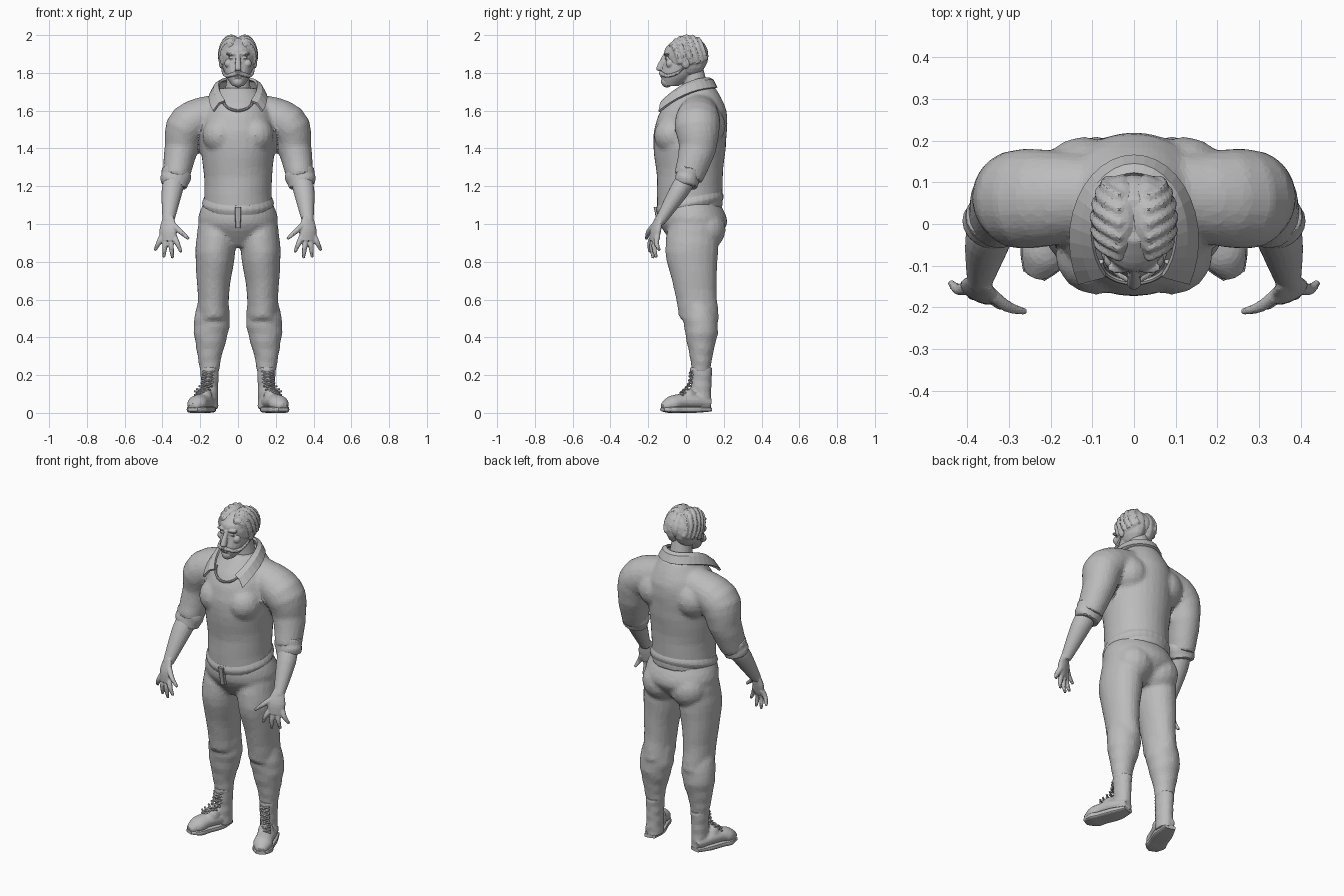
import bpy, bmesh, math
from math import sin, cos, pi
from mathutils import Vector, Matrix

cube = bpy.data.objects.get("Cube")
if cube:
    bpy.data.objects.remove(cube, do_unlink=True)

GREY = (.5, .5, .5, 1)
clay = bpy.data.materials.new("plain_grey")
clay.use_nodes = True
clay.diffuse_color = GREY
clay.node_tree.nodes["Principled BSDF"].inputs["Base Color"].default_value = GREY

UP = Vector((0, 0, 1))
BACK = Vector((0, 1, 0))


def spline(points, steps=4):
    """Smooth curve through tuples of any length."""
    vectors = [Vector(point) for point in points]
    padded = [vectors[0], *vectors, vectors[-1]]
    result = []
    for before, start, end, after in zip(padded, padded[1:], padded[2:], padded[3:]):
        leaving, arriving = (end - before) / 2, (after - start) / 2
        for step in range(steps):
            t = step / steps
            ease = t * t * (3 - 2 * t)
            result.append(start.lerp(end, ease) + leaving * t * (1 - t) ** 2
                          - arriving * t * t * (1 - t))
    return result + [vectors[-1]]


def loft(bm, rings, depth=1, axis=None, reference=BACK, sides=20, power=1, fold=0):
    """Closed skin over rings of (x, y, z, radius); depth squashes each ring."""
    rings = spline(rings)
    last = len(rings) - 1
    loops = []
    for index, ring in enumerate(rings):
        centre, radius = ring.to_3d(), ring[3]
        ahead = rings[min(index + 1, last)].to_3d() - rings[max(index - 1, 0)].to_3d()
        along = (axis or ahead).normalized()
        deep = (reference - along * reference.dot(along)).normalized()
        wide = deep.cross(along)
        loop = []
        for side in range(sides):
            angle = math.tau * side / sides
            across, inward = cos(angle), sin(angle)
            swell = radius * (1 + fold * sin(centre.z * 90 + 2 * across + inward))
            across = math.copysign(abs(across) ** power, across)
            inward = math.copysign(abs(inward) ** power, inward)
            loop.append(bm.verts.new(centre + (wide * across + deep * inward * depth) * swell))
        loops.append(loop)
    for lower, upper in zip(loops, loops[1:]):
        for side in range(sides):
            bm.faces.new((lower[side - 1], lower[side], upper[side], upper[side - 1]))
    bm.faces.new(loops[0])
    bm.faces.new(loops[-1])


def ball(bm, centre, radius, stretch=(1, 1, 1)):
    matrix = Matrix.Translation(centre) @ Matrix.Diagonal((*stretch, 1))
    bmesh.ops.create_uvsphere(bm, u_segments=16, v_segments=10, radius=radius, matrix=matrix)


def mirror(bm):
    """Copy everything so far to the other side."""
    copy = bmesh.ops.duplicate(bm, geom=bm.verts[:] + bm.edges[:] + bm.faces[:])
    for item in copy["geom"]:
        if isinstance(item, bmesh.types.BMVert):
            item.co.x *= -1


def finish(name, bm, voxel=0, smooth=1):
    """Make the object; a voxel size fuses its pieces into one faceted skin."""
    bmesh.ops.recalc_face_normals(bm, faces=bm.faces[:])
    mesh = bpy.data.meshes.new(name)
    bm.to_mesh(mesh)
    bm.free()
    mesh.materials.append(clay)
    part = bpy.data.objects.new(name, mesh)
    bpy.context.scene.collection.objects.link(part)
    if voxel:
        fuse = part.modifiers.new("fuse", "REMESH")
        fuse.mode, fuse.voxel_size = "VOXEL", voxel
        relax = part.modifiers.new("relax", "SMOOTH")
        relax.iterations = smooth
        facets = part.modifiers.new("facets", "DECIMATE")
        facets.ratio = .4
    return part


# Shirt: sleeves, chest and shoulder blades, then the trunk
bm = bmesh.new()
loft(bm, [(.1, .07, 1.6, .09), (.26, .06, 1.53, .11), (.3, .06, 1.4, .09), (.33, .01, 1.24, .07)],
     depth=1.1, fold=.01)
ball(bm, (.09, -.07, 1.47), .1)
ball(bm, (.12, .1, 1.52), .11)
mirror(bm)
loft(bm, [(0, .02, 1.08, .18), (0, .02, 1.25, .18), (0, .02, 1.45, .2), (0, .04, 1.6, .18),
          (0, .06, 1.72, .1)], depth=.97, axis=UP, sides=32, fold=.006)
finish("shirt", bm, voxel=.013, smooth=3)

# Rolled sleeve cuffs
bm = bmesh.new()
loft(bm, [(.33, .02, 1.3, .07), (.33, .01, 1.25, .08), (.34, 0, 1.2, .07)], depth=.85, fold=.04)
mirror(bm)
finish("sleeve_cuffs", bm, voxel=.008)


# Collar: a folded band round the neck with two front points
def collar_edge(width, length, centre, top, drop, reach, lift=0):
    edge = []
    for step in range(-12, 13):
        turn = reach * step / 12
        edge.append(Vector((width * sin(turn), centre + length * cos(turn),
                            top - drop * (1 - cos(turn)) ** 2)))
    return edge


inner = collar_edge(.1, .14, -.02, 1.77, .04, 2.4)
outer = collar_edge(.15, .2, -.04, 1.72, .055, 2.1)
crease = [(a + b) / 2 + UP * .015 for a, b in zip(inner, outer)]
bm = bmesh.new()
rows = [[bm.verts.new(point) for point in edge] for edge in (inner, crease, outer)]
for near, far in zip(rows, rows[1:]):
    for k in range(len(near) - 1):
        bm.faces.new((near[k], near[k + 1], far[k + 1], far[k]))
collar = finish("collar", bm)
thick = collar.modifiers.new("thickness", "SOLIDIFY")
thick.thickness, thick.offset = .014, 0

# Neckline hem on the chest
bm = bmesh.new()
sweep = [pi * step / 8 for step in range(9)]
loft(bm, [(.08 * cos(a), -.09 - .05 * sin(a), 1.66 - .06 * sin(a), .007) for a in sweep],
     reference=UP, sides=8)
finish("neckline", bm)

# Trousers: thighs, calves and seat, then hips
bm = bmesh.new()
loft(bm, [(.11, .04, 1, .1), (.12, .03, .85, .106), (.13, .05, .65, .085), (.13, .07, .5, .08)],
     depth=1.32, axis=UP, fold=.01)
loft(bm, [(.13, .06, .6, .08), (.14, .08, .46, .096), (.15, .08, .3, .064), (.15, .08, .21, .05)],
     depth=.95, axis=UP, fold=.03)
ball(bm, (.09, .1, .97), .11)
mirror(bm)
loft(bm, [(0, .02, 1.12, .18), (0, .04, 1, .21), (0, .03, .88, .1)], depth=.85, axis=UP, sides=32)
finish("trousers", bm, voxel=.013, smooth=3)

# Waistband, rising toward the back, with a hanging tab
bm = bmesh.new()
tilt = UP - BACK * .2
loft(bm, [(0, .02, 1.08, .18), (0, .02, 1.11, .19), (0, .02, 1.14, .18)], depth=.96, axis=tilt, sides=32)
finish("waistband", bm)
bm = bmesh.new()
loft(bm, [(0, -.155, 1.09, .016), (0, -.135, .98, .014)], axis=UP, power=.3, sides=12)
finish("waist_tab", bm)

# Forearms, palms and fanned fingers
bm = bmesh.new()
loft(bm, [(.33, .01, 1.25, .055), (.35, -.04, 1.17, .055), (.37, -.14, 1.01, .03)], depth=.92)
palm = Vector((-.4, .9, 0))
loft(bm, [(.37, -.14, 1.04, .03), (.37, -.16, .97, .05), (.37, -.17, .91, .04)], depth=.45, reference=palm)


def finger(base, tip):
    bend = (base + tip) / 2 - BACK * .012
    loft(bm, [(*base, .016), (*bend, .014), (*tip, .008)], reference=palm, sides=10)


for k in range(4):
    t = k / 3
    finger(Vector((.4, -.15, .94)).lerp(Vector((.34, -.17, .94)), t),
           Vector((.44, -.14, .86)).lerp(Vector((.3, -.19, .85)), t) - UP * .04 * sin(pi * t))
finger(Vector((.35, -.16, 1)), Vector((.26, -.21, .92)))
mirror(bm)
finish("forearms_and_hands", bm, voxel=.0055)

# Boots: foot, instep and shaft, then sole and laces
shoe = [(.15, .13, .05, .03), (.17, .05, .06, .05), (.2, -.03, .06, .05), (.22, -.08, .045, .053),
        (.24, -.125, .03, .025)]
bm = bmesh.new()
loft(bm, shoe, depth=.8, reference=UP)
ball(bm, (.18, .01, .085), .045)
loft(bm, [(.15, .08, .24, .05), (.15, .08, .14, .045), (.15, .08, .02, .045)], depth=1.2, axis=UP, fold=.03)
mirror(bm)
finish("boots", bm, voxel=.008, smooth=2)
bm = bmesh.new()
loft(bm, [(x, y, .018, radius + .003) for x, y, z, radius in shoe], depth=.33, reference=UP, power=.5)
mirror(bm)
finish("boot_soles", bm)
bm = bmesh.new()
for x, y, z in spline([(.155, .02, .21), (.165, .01, .15), (.2, -.03, .105)], steps=3):
    for slant in (-.01, .01):
        loft(bm, [(x + side * .03, y + abs(side) * .015, z + side * slant, .006) for side in (-1, 0, 1)],
             reference=UP, sides=6)
mirror(bm)
finish("boot_laces", bm)

# Head: ears, brows, eyes and cheeks, then skull, neck, nose and lip
bm = bmesh.new()
ball(bm, (.088, 0, 1.855), .033, stretch=(.4, .7, 1))
ball(bm, (.036, -.104, 1.9), .03, stretch=(1, .5, .3))
ball(bm, (.035, -.1, 1.878), .015, stretch=(1, .8, .5))
ball(bm, (.05, -.085, 1.85), .023)
mirror(bm)
loft(bm, [(0, -.08, 1.73, .03), (0, -.04, 1.79, .068), (0, 0, 1.87, .085), (0, 0, 1.93, .083),
          (0, .01, 1.985, .04)], depth=1.33, axis=UP, sides=24)
loft(bm, [(0, .06, 1.64, .08), (0, .045, 1.77, .06), (0, .03, 1.83, .06)], axis=UP)
loft(bm, [(0, -.11, 1.9, .01), (0, -.14, 1.826, .018), (0, -.13, 1.81, .014)], axis=UP, sides=12)
ball(bm, (0, -.127, 1.783), .022, stretch=(1, .5, .3))
finish("head", bm, voxel=.0055)

# Hair: two halves beside a parting, with swept-back locks
bm = bmesh.new()
ball(bm, (.03, .01, 1.89), .11, stretch=(.6, 1, 1))
for k in range(6):
    lock = []
    for step in range(5):
        down = step / 2
        back = -1 + .3 * k + .3 * down
        lock.append((.03 + .066 * cos(back) * sin(down), .01 + .11 * sin(back),
                     1.89 + .105 * cos(back) * cos(down), .012))
    loft(bm, lock, sides=8)
mirror(bm)
finish("hair", bm, voxel=.007)

# Beard and curled moustache
bm = bmesh.new()
loft(bm, [(0, -.136, 1.8, .013), (.055, -.1, 1.785, .011), (.077, -.045, 1.8, .009), (.086, 0, 1.84, .004)],
     reference=UP, sides=10)
mirror(bm)
ball(bm, (0, -.1, 1.755), .033)
finish("beard_and_moustache", bm, voxel=.0055)
